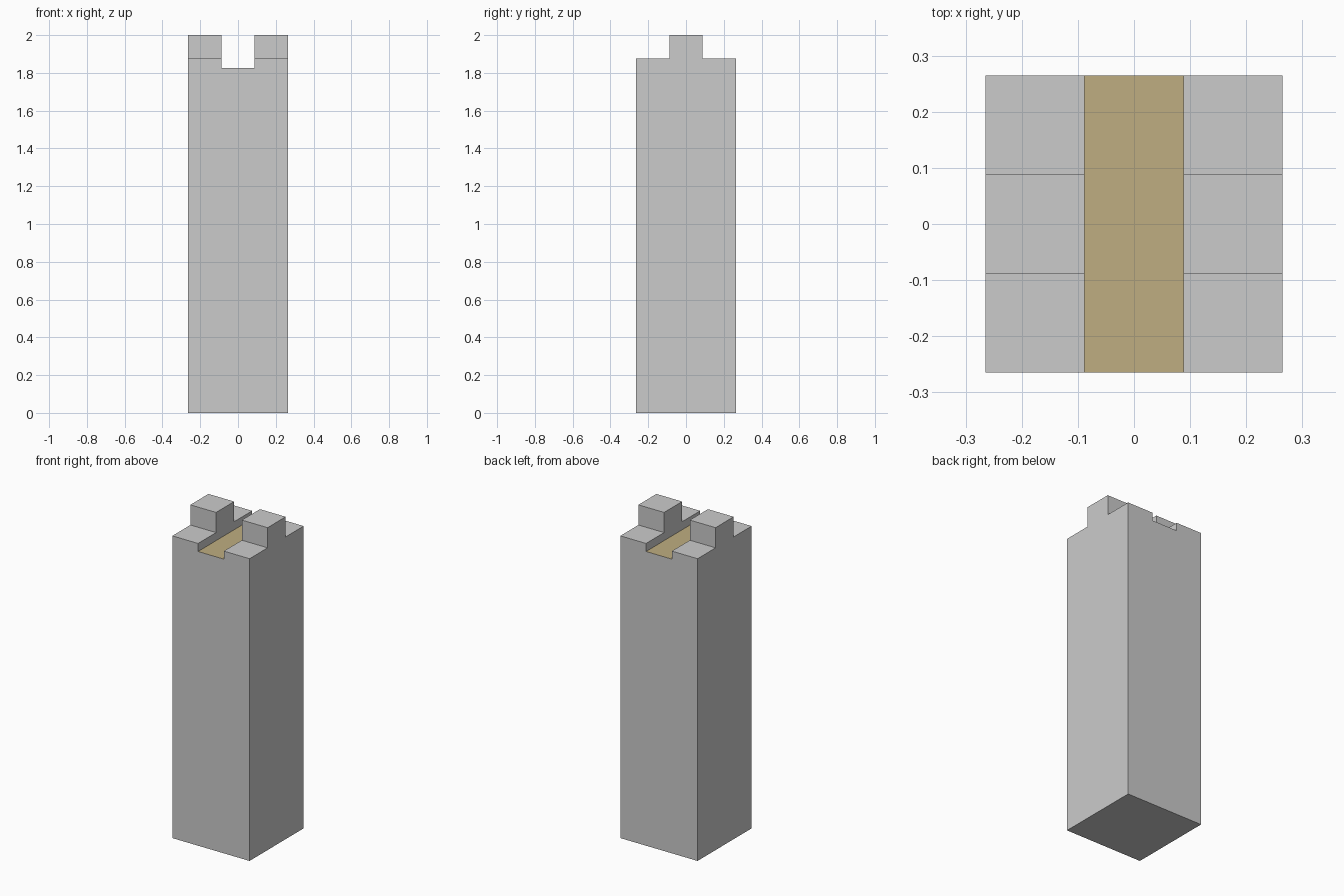
import bpy

if "Cube" in bpy.data.objects:
    bpy.data.objects.remove(bpy.data.objects["Cube"])

HALF = 0.265      # half width of the square post
THIRD = 0.0885    # half width of slot and tenons
HEIGHT = 2.0
SHOULDER = 1.875
SLOT = 1.825


def block(name, lo, hi):
    """Axis-aligned box between two corners."""
    centre = [(a + b) / 2 for a, b in zip(lo, hi)]
    bpy.ops.mesh.primitive_cube_add(size=1, location=centre)
    ob = bpy.context.object
    ob.name = name
    ob.scale = [b - a for a, b in zip(lo, hi)]
    bpy.ops.object.transform_apply(location=True, rotation=False, scale=True)
    return ob


def cut(target, lo, hi):
    """Subtract a box from the target, then discard the cutter."""
    cutter = block("cutter", lo, hi)
    cutter.hide_render = True
    mod = target.modifiers.new("cut", 'BOOLEAN')
    mod.operation = 'DIFFERENCE'
    mod.solver = 'EXACT'
    mod.object = cutter
    bpy.context.view_layer.objects.active = target
    bpy.ops.object.modifier_apply(modifier=mod.name)
    bpy.data.objects.remove(cutter)


# Square post
post = block("post", (-HALF, -HALF, 0), (HALF, HALF, HEIGHT))

# Shoulders, front and back, leaving the central tenon
cut(post, (-1, -1, SHOULDER), (1, -THIRD, 3))
cut(post, (-1, THIRD, SHOULDER), (1, 1, 3))

# Slot running front to back
cut(post, (-THIRD, -1, SLOT), (THIRD, 1, 3))

# Brown slot floor
brown = bpy.data.materials.new("slot_brown")
brown.diffuse_color = (0.52, 0.42, 0.22, 1)
brown.use_nodes = True
brown.node_tree.nodes["Principled BSDF"].inputs["Base Color"].default_value = brown.diffuse_color
post.data.materials.clear()
post.data.materials.append(None)
post.data.materials.append(brown)
for face in post.data.polygons:
    on_floor = abs(face.center.z - SLOT) < 0.001 and face.normal.z > 0.9
    face.material_index = 1 if on_floor else 0
